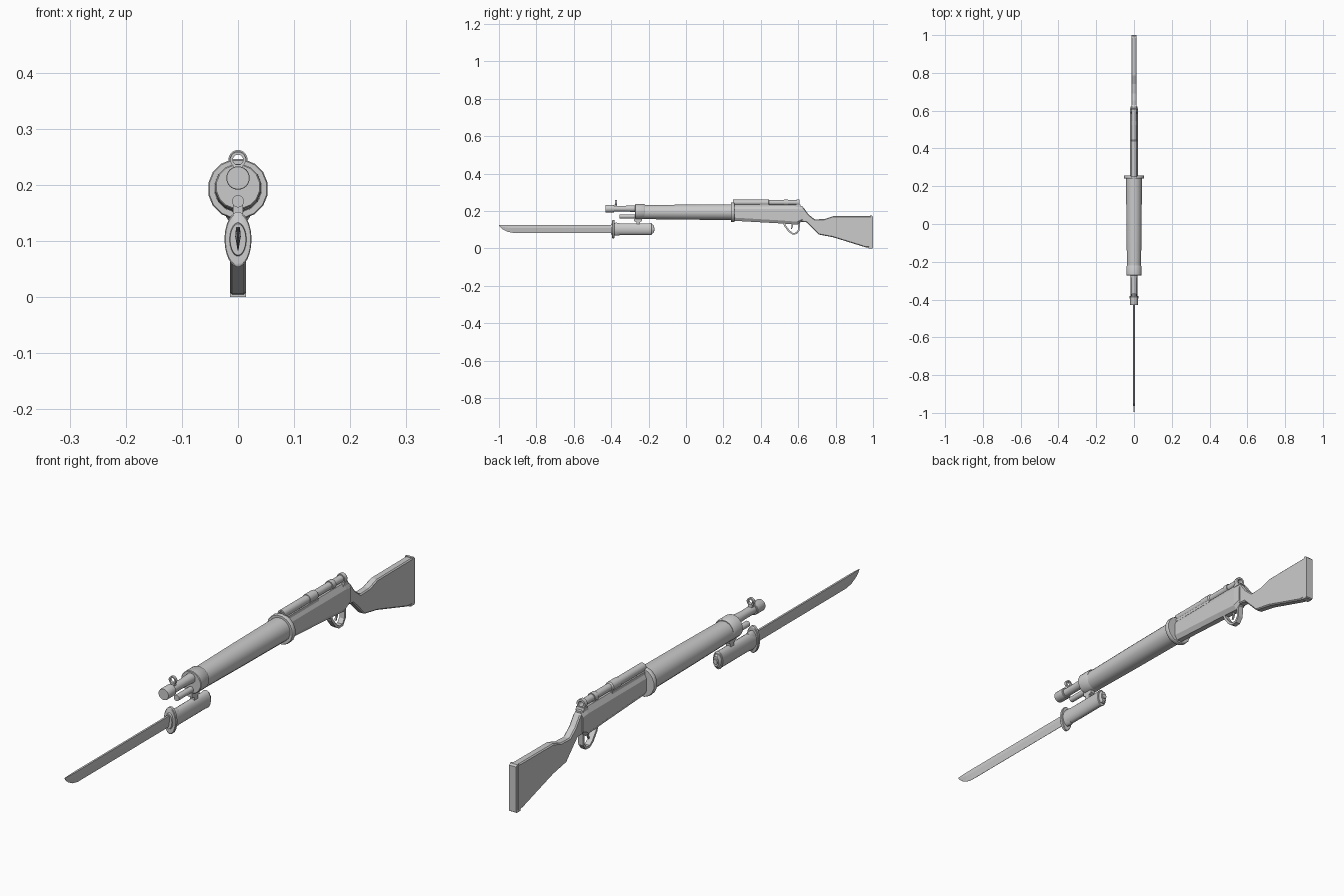
import bpy, bmesh, math


def make(name, bm, smooth=None):
    bmesh.ops.recalc_face_normals(bm, faces=bm.faces)
    me = bpy.data.meshes.new(name)
    bm.to_mesh(me)
    bm.free()
    ob = bpy.data.objects.new(name, me)
    bpy.context.collection.objects.link(ob)
    if smooth:
        bpy.ops.object.select_all(action='DESELECT')
        ob.select_set(True)
        bpy.context.view_layer.objects.active = ob
        bpy.ops.object.shade_smooth_by_angle(angle=math.radians(smooth))
    return ob


def skin(bm, rings, closed=False):
    """Bridge equal-length point rings; cap the ends or close the loop."""
    vs = [[bm.verts.new(p) for p in r] for r in rings]
    n = len(vs[0])
    pairs = list(zip(vs, vs[1:])) + ([(vs[-1], vs[0])] if closed else [])
    for a, b in pairs:
        for i in range(n):
            j = (i + 1) % n
            bm.faces.new((a[i], a[j], b[j], b[i]))
    if not closed:
        bm.faces.new(vs[0])
        bm.faces.new(vs[-1])


def lathe(name, prof, z, sides=16, sx=1.0, closed=False, smooth=35):
    """Turn a (y, radius) profile round a lengthwise axis at height z."""
    bm = bmesh.new()
    ang = [2 * math.pi * (i + 0.5) / sides for i in range(sides)]
    skin(bm, [[(sx * r * math.cos(a), y, z + r * math.sin(a)) for a in ang]
              for y, r in prof], closed)
    return make(name, bm, smooth)


def slab(name, outline, hw, bevel=0.0):
    """Extrude a side outline (y, z) across x."""
    bm = bmesh.new()
    skin(bm, [[(x, y, z) for y, z in outline] for x in (-hw, hw)])
    ob = make(name, bm)
    if bevel:
        m = ob.modifiers.new("bevel", 'BEVEL')
        m.width, m.segments, m.limit_method = bevel, 1, 'ANGLE'
    return ob


# Barrel, muzzle and cleaning rod
lathe("barrel", [(-0.40, 0.0155), (-0.33, 0.0155), (-0.25, 0.019)], 0.2125)
lathe("muzzle", [(-0.43, 0.020), (-0.427, 0.021), (-0.386, 0.021),
                 (-0.384, 0.019)], 0.2125, 20)
lathe("cleaning_rod", [(-0.355, 0.011), (-0.23, 0.011)], 0.171, 14)

# Front aperture sight on its post
lathe("front_sight_ring", [(-0.38, 0.014), (-0.37, 0.014),
                           (-0.37, 0.009), (-0.38, 0.009)], 0.245, 20, closed=True)
slab("front_sight_post", [(-0.383, 0.222), (-0.367, 0.222),
                          (-0.369, 0.236), (-0.381, 0.236)], 0.008)

# Fore-end: nose cap, tapered handguard and rear band
lathe("nose_cap", [(-0.272, 0.039), (-0.27, 0.041), (-0.225, 0.041),
                   (-0.22, 0.038)], 0.197)
lathe("handguard", [(-0.225, 0.038), (0.0, 0.041), (0.25, 0.043)], 0.194)
lathe("rear_band", [(0.240, 0.052), (0.243, 0.054), (0.255, 0.054),
                    (0.258, 0.052)], 0.193)

# Receiver: flat-sided loft with chamfered top and tapering belly
bm = bmesh.new()
rings = []
for y, top, ledge, bot, w in [(0.25, 0.231, 0.165, 0.148, 0.021),
                              (0.50, 0.231, 0.150, 0.134, 0.021),
                              (0.595, 0.231, 0.143, 0.127, 0.021),
                              (0.622, 0.226, 0.155, 0.148, 0.019)]:
    half = [(w * 0.5, bot), (w, ledge), (w, top - 0.02), (w * 0.5, top)]
    rings.append([(x, y, z) for x, z in half]
                 + [(-x, y, z) for x, z in reversed(half)])
skin(bm, rings)
make("receiver", bm)

# Hollow bolt and sight tube along the top, with collars
inner = 0.0095
steps = [(0.25, 0.015), (0.395, 0.015), (0.395, 0.017), (0.44, 0.017),
         (0.445, 0.013), (0.525, 0.013), (0.525, 0.016), (0.545, 0.016),
         (0.545, 0.0125), (0.592, 0.0125), (0.592, 0.017), (0.607, 0.017)]
lathe("sight_tube", steps + [(0.607, inner), (0.25, inner)], 0.2455, 16,
      closed=True)
slab("tube_base", [(0.25, 0.224), (0.445, 0.224), (0.445, 0.234),
                   (0.25, 0.234)], 0.015)
slab("rear_sight_base", [(0.585, 0.222), (0.615, 0.222), (0.611, 0.235),
                         (0.590, 0.235)], 0.016)

# Shoulder stock and butt plate
slab("stock", [(0.605, 0.222), (0.628, 0.219), (0.655, 0.182), (0.688, 0.155),
               (0.74, 0.157), (0.785, 0.172), (0.992, 0.173), (0.992, 0.004),
               (0.96, 0.006), (0.785, 0.060), (0.71, 0.074), (0.67, 0.115),
               (0.645, 0.140), (0.605, 0.143)], 0.0145, 0.004)
slab("butt_plate", [(0.985, 0.175), (0.994, 0.175), (1.0, 0.169), (1.0, 0.003),
                    (0.996, 0.0), (0.975, 0.0), (0.975, 0.010),
                    (0.985, 0.012)], 0.0142)

# Trigger guard: a strap following a loop, plus the trigger
path = [(0.522, 0.140), (0.530, 0.120), (0.552, 0.091), (0.570, 0.079),
        (0.590, 0.080), (0.603, 0.098), (0.605, 0.140)]
bm = bmesh.new()
rings = []
for i, (y, z) in enumerate(path):
    a, b = path[max(i - 1, 0)], path[min(i + 1, len(path) - 1)]
    d = math.hypot(b[0] - a[0], b[1] - a[1])
    ny, nz = -(b[1] - a[1]) / d * 0.0045, (b[0] - a[0]) / d * 0.0045
    rings.append([(s * 0.010, y + t * ny, z + t * nz)
                  for s, t in ((-1, -1), (1, -1), (1, 1), (-1, 1))])
skin(bm, rings)
make("trigger_guard", bm)
slab("trigger", [(0.562, 0.14), (0.574, 0.14), (0.572, 0.118), (0.564, 0.102),
                 (0.560, 0.104), (0.565, 0.118)], 0.003)

# Bayonet: handle, oval guard, pommel, mounting stud
lathe("bayonet_guard", [(-0.395, 0.046), (-0.393, 0.049), (-0.384, 0.049),
                        (-0.382, 0.046)], 0.103, 28, 0.49)
lathe("bayonet_collar", [(-0.402, 0.028), (-0.395, 0.030), (-0.375, 0.035),
                         (-0.355, 0.033)], 0.103, 24, 0.5)
lathe("bayonet_handle", [(-0.385, 0.031), (-0.20, 0.031), (-0.185, 0.033),
                         (-0.183, 0.030)], 0.103, 20, 0.6)
lathe("pommel", [(-0.19, 0.026), (-0.178, 0.026), (-0.172, 0.020)], 0.103, 8, 0.6)
lathe("pommel_button", [(-0.175, 0.011), (-0.168, 0.009)], 0.103, 10)
slab("mounting_stud", [(-0.265, 0.125), (-0.245, 0.125), (-0.245, 0.141),
                       (-0.235, 0.146), (-0.235, 0.166), (-0.278, 0.166),
                       (-0.278, 0.146), (-0.265, 0.141)], 0.009)

# Blade: thick spine tapering to a cutting edge, curved tip
bm = bmesh.new()
rings = []
for y, edge in [(-0.38, 0.083), (-0.925, 0.083), (-0.955, 0.089),
                (-0.98, 0.102), (-0.994, 0.114), (-1.0, 0.1225)]:
    w = 0.005 * min(1.0, (0.125 - edge) / 0.042 + 0.05)
    mid = edge + 0.6 * (0.125 - edge)
    rings.append([(-w * 0.7, y, 0.125), (w * 0.7, y, 0.125), (w, y, mid),
                  (0.0006, y, edge), (-0.0006, y, edge), (-w, y, mid)])
skin(bm, rings)
make("bayonet_blade", bm)
